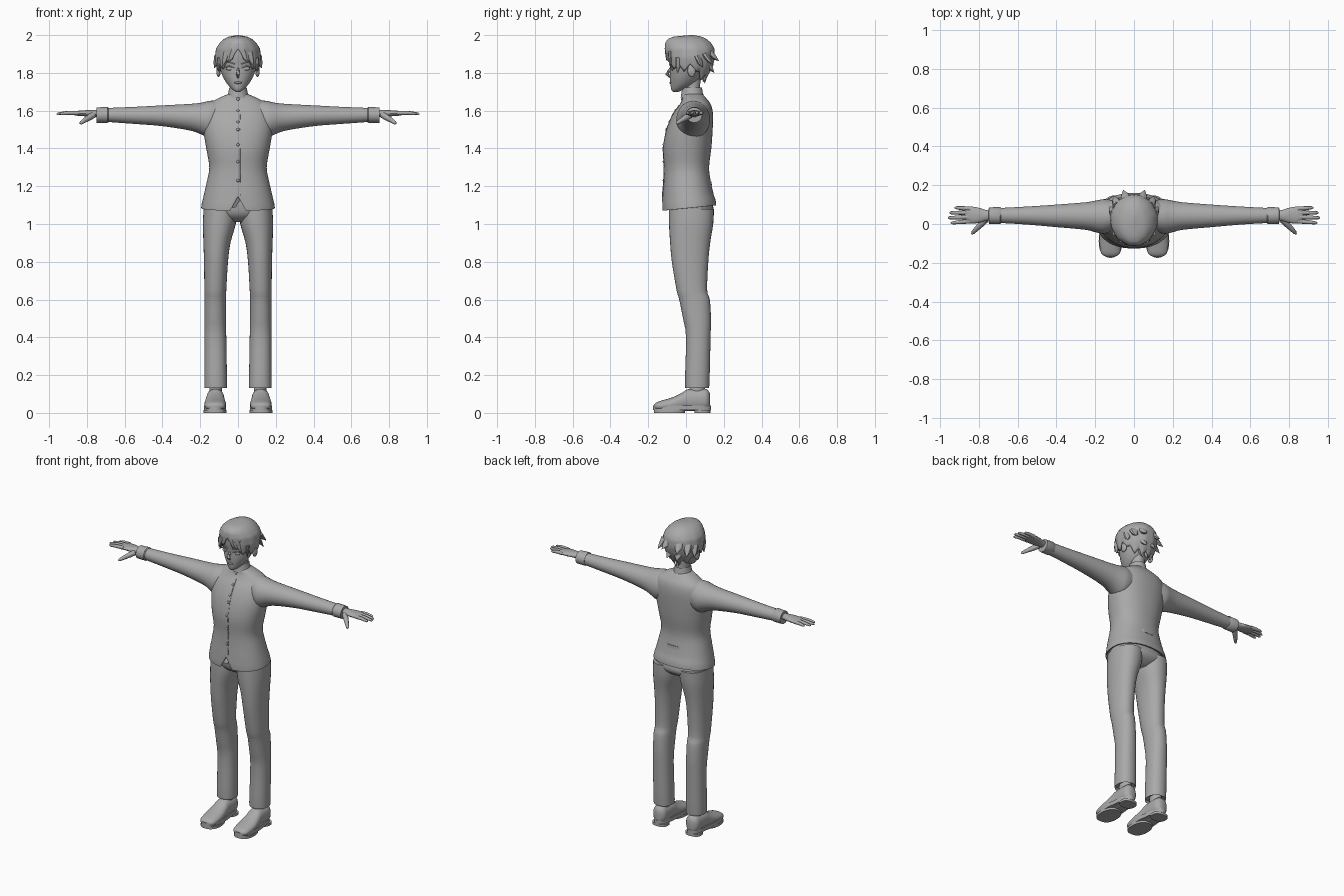
import bpy, bmesh, math
from mathutils import Vector

grey = bpy.data.materials.new("plain_grey")
grey.diffuse_color = (0.4, 0.4, 0.4, 1)


def finish(name, bm, mirror=False, angle=40):
    bmesh.ops.recalc_face_normals(bm, faces=bm.faces[:])
    me = bpy.data.meshes.new(name)
    bm.to_mesh(me)
    bm.free()
    me.materials.append(grey)
    ob = bpy.data.objects.new(name, me)
    bpy.context.collection.objects.link(ob)
    bpy.ops.object.select_all(action='DESELECT')
    ob.select_set(True)
    bpy.context.view_layer.objects.active = ob
    bpy.ops.object.shade_smooth_by_angle(angle=math.radians(angle))
    if mirror:
        ob.modifiers.new("mirror", 'MIRROR').use_mirror_merge = False
    return ob


def skin(bm, loops, caps=True):
    n = len(loops[0])
    for a, b in zip(loops, loops[1:]):
        for i in range(n):
            j = (i + 1) % n
            bm.faces.new((a[i], a[j], b[j], b[i]))
    if caps:
        bm.faces.new(loops[0])
        bm.faces.new(loops[-1])


def refine(rings, k):
    """Catmull-Rom resampling of section rows."""
    out = []
    for i in range(len(rings) - 1):
        p = [rings[max(0, min(len(rings) - 1, i + d))] for d in (-1, 0, 1, 2)]
        for s in range(k):
            t = s / k
            out.append([0.5 * (2 * b + (c - a) * t + (2 * a - 5 * b + 4 * c - d) * t * t
                               + (3 * b - a - 3 * c + d) * t ** 3) for a, b, c, d in zip(*p)])
    return out + [list(rings[-1])]


def loft(name, axis, rings, n=32, power=2.0, k=3, mirror=False, warp=None):
    """Rings: position on axis, then (low, high) extents in the two other axes."""
    bm, loops = bmesh.new(), []
    for t, u0, u1, v0, v1 in refine(rings, k):
        loop = []
        for i in range(n):
            a = 2 * math.pi * i / n
            c, s = math.cos(a), math.sin(a)
            u = (u0 + u1) / 2 + (u1 - u0) / 2 * math.copysign(abs(c) ** (2 / power), c)
            v = (v0 + v1) / 2 + (v1 - v0) / 2 * math.copysign(abs(s) ** (2 / power), s)
            co = Vector({'x': (t, u, v), 'y': (u, t, v), 'z': (u, v, t)}[axis])
            loop.append(bm.verts.new(warp(co) if warp else co))
        loops.append(loop)
    skin(bm, loops)
    return finish(name, bm, mirror)


def tube(name, pts, radii, n=10, flat=1.0, mirror=True):
    """Tapered tube through points; flat squashes the section vertically."""
    bm, loops = bmesh.new(), []
    pts = [Vector(p) for p in pts]
    for i, (p, r) in enumerate(zip(pts, radii)):
        d = pts[min(i + 1, len(pts) - 1)] - pts[max(i - 1, 0)]
        q = d.to_track_quat('Z', 'X' if abs(d.normalized().z) > 0.9 else 'Y')
        loops.append([bm.verts.new(p + q @ Vector((r * math.cos(2 * math.pi * j / n),
                      flat * r * math.sin(2 * math.pi * j / n), 0))) for j in range(n)])
    skin(bm, loops)
    return finish(name, bm, mirror)


def ball(name, loc, size, mirror=True):
    bm = bmesh.new()
    bmesh.ops.create_uvsphere(bm, u_segments=16, v_segments=10, radius=1)
    for v in bm.verts:
        v.co = Vector(loc) + Vector([a * b for a, b in zip(v.co, size)])
    return finish(name, bm, mirror)


def lerp(table, x):
    for a, b in zip(table, table[1:]):
        if x <= b[0]:
            f = max(0, (x - a[0]) / (b[0] - a[0]))
            return [p + (q - p) * f for p, q in zip(a[1:], b[1:])]
    return list(table[-1][1:])


# Jacket body, with a hem that dips at the front and a notch at the centre
def hem(co):
    if co.z < 1.13:
        co.z += 0.1 * (co.y - 0.02)
        if co.y < 0:
            co.z += 0.075 * max(0, 1 - abs(co.x) / 0.042)
    return co


body = [(1.10, -.17, .17, -.10, .135), (1.085, -.195, .195, -.125, .16),
        (1.15, -.182, .182, -.123, .148), (1.22, -.166, .166, -.118, .132),
        (1.30, -.152, .152, -.116, .122), (1.40, -.168, .168, -.121, .134),
        (1.50, -.183, .183, -.103, .141), (1.58, -.18, .18, -.07, .143),
        (1.63, -.157, .157, -.035, .133), (1.66, -.115, .115, -.02, .112),
        (1.685, -.06, .06, -.015, .09), (1.695, -.035, .035, 0, .07)]
loft("jacket_body", 'z', body, n=72, power=2.25, warp=hem)
# Sleeves and cuffs
loft("sleeve", 'x', [(.09, -.03, .12, 1.47, 1.655), (.15, -.05, .128, 1.455, 1.652),
                     (.19, -.045, .122, 1.472, 1.643), (.25, -.03, .112, 1.494, 1.636),
                     (.40, -.016, .10, 1.518, 1.628), (.55, -.003, .09, 1.53, 1.62),
                     (.70, .006, .082, 1.541, 1.614)], mirror=True)
loft("cuff", 'x', [(.685, .004, .084, 1.54, 1.616), (.69, -.001, .087, 1.536, 1.62),
                   (.748, .001, .086, 1.536, 1.617), (.75, .012, .074, 1.55, 1.605)],
     k=1, mirror=True)
# Stand collar, buttons and back tab
loft("collar", 'z', [(1.67, -.058, .058, -.028, .096), (1.70, -.05, .05, -.023, .088),
                     (1.722, -.046, .046, -.02, .084), (1.715, -.038, .038, -.01, .076)], k=1)
for z in (1.66, 1.60, 1.54, 1.50, 1.42, 1.33, 1.23):
    y = lerp([(b[0], b[3]) for b in body[1:]], z)[0]
    ball("button", (0, y, z), (.008, .006, .008), False)
loft("back_tab", 'z', [(1.205, -.05, .05, .10, .137), (1.225, -.05, .05, .10, .135)],
     power=3, k=1)
# Front seam
tube("front_seam", [(.012, y - .001, z) for z, _, _, y, _ in body[2:9]], [.0025] * 7, 6, mirror=False)

# Trousers
loft("trouser_seat", 'z', [(1.01, -.06, .06, -.03, .09), (1.035, -.13, .13, -.07, .13),
                           (1.07, -.18, .18, -.09, .148), (1.13, -.168, .168, -.095, .13)],
     power=2.3)
loft("trouser_leg", 'z', [(.15, .06, .176, 0, .12), (.152, .058, .178, -.006, .124),
                          (.40, .062, .178, 0, .13), (.50, .064, .178, -.016, .132),
                          (.60, .064, .178, -.036, .126), (.65, .062, .178, -.05, .112),
                          (.80, .053, .18, -.075, .118), (.90, .04, .183, -.084, .128),
                          (1.0, .012, .186, -.09, .144), (1.08, .006, .182, -.09, .148)],
     power=2.2, mirror=True)
# Ankles and shoes
loft("ankle", 'z', [(.07, .085, .151, .015, .10), (.16, .085, .151, .02, .10)], k=1, mirror=True)
loft("shoe_upper", 'y', [(-.17, .10, .142, .026, .042), (-.155, .075, .167, .015, .056),
                         (-.12, .066, .176, .01, .068), (-.07, .064, .178, .01, .083),
                         (-.02, .069, .172, .01, .107), (.01, .072, .168, .01, .125),
                         (.07, .073, .167, .01, .127), (.11, .078, .162, .015, .126),
                         (.128, .10, .14, .03, .10)], power=2.3, mirror=True)


def outline(co):
    f = 1 - 0.16 * max(0, min(1, (co.y + .08) / .12))
    co.x = .121 + (co.x - .121) * f
    return co


for nm, z0, z1, y0, y1 in (("sole", .014, .04, -.175, .132), ("front_tread", 0, .016, -.17, -.005),
                           ("heel", 0, .016, .045, .13)):
    loft(nm, 'z', [(z0, .06, .182, y0, y1), (z1, .06, .182, y0, y1)],
         power=2.5, k=1, mirror=True, warp=outline)

# Hands
loft("palm", 'x', [(.74, .02, .068, 1.566, 1.604), (.77, .014, .074, 1.567, 1.604),
                   (.81, .004, .086, 1.57, 1.602), (.85, .004, .09, 1.573, 1.599),
                   (.872, .012, .084, 1.577, 1.595)], n=20, mirror=True)
for nm, y0, y1, tip in (("index_finger", .014, .006, .945), ("middle_finger", .036, .032, .96),
                        ("ring_finger", .058, .058, .952), ("little_finger", .079, .084, .925)):
    m = (.85 + tip) / 2
    tube(nm, [(.845, y0, 1.587), (m, (y0 + y1) / 2, 1.588), (tip - .01, y1, 1.584), (tip, y1, 1.583)],
         [.0115, .0105, .008, .003])
tube("thumb", [(.765, .022, 1.578), (.79, -.002, 1.562), (.815, -.028, 1.547), (.832, -.046, 1.535),
               (.837, -.052, 1.531)], [.017, .016, .012, .009, .003])

# Neck, head and face
loft("neck", 'z', [(1.66, -.042, .042, -.012, .078), (1.72, -.038, .038, -.008, .074),
                   (1.80, -.042, .042, -.01, .08)], k=2)
loft("head", 'z', [(1.70, -.012, .012, -.07, -.04), (1.712, -.03, .03, -.078, -.01),
                   (1.74, -.056, .056, -.082, .045), (1.78, -.08, .08, -.085, .08),
                   (1.83, -.097, .097, -.085, .105), (1.88, -.105, .105, -.092, .125),
                   (1.93, -.097, .097, -.088, .122), (1.97, -.06, .06, -.05, .08)], n=40)
tube("nose", [(0, -.078, 1.835), (0, -.09, 1.81), (0, -.1, 1.793), (0, -.084, 1.777)],
     [.005, .009, .011, .006], mirror=False)
ball("lips", (0, -.081, 1.748), (.02, .007, .006), False)
ball("eye", (.043, -.072, 1.823), (.021, .008, .010))
tube("upper_eyelid", [(.02, -.082, 1.826), (.043, -.081, 1.836), (.068, -.066, 1.83)],
     [.002, .004, .003], 6)
tube("brow", [(.018, -.087, 1.846), (.045, -.081, 1.856), (.072, -.066, 1.852)],
     [.003, .004, .002], 6)
ball("ear", (.103, .03, 1.812), (.012, .022, .034))

# Hair cap: half width, front and back by height, with a jagged lower edge
shape = [(1.74, .075, -.06, .09), (1.78, .092, -.08, .112), (1.83, .112, -.098, .14),
         (1.88, .122, -.106, .153), (1.93, .116, -.112, .15), (1.96, .096, -.109, .132),
         (1.98, .074, -.095, .108), (1.992, .05, -.065, .085), (2.0, .004, .02, .04)]
edge = [(-1, 1.925), (-.9, 1.865), (-.6, 1.85), (-.2, 1.84), (.2, 1.85), (.55, 1.80), (1, 1.785)]
bm, loops, N = bmesh.new(), [], 96
for r in range(19):
    loop = []
    for i in range(N):
        a = 2 * math.pi * (i - N / 4) / N
        tooth = abs((i + 4) % 8 - 4) / 4
        low = lerp(edge, math.sin(a))[0] - .035 * tooth
        t = 1 - (1 - r / 18) ** 1.6
        z = low + (2.0 - low) * t
        w, f, b = lerp(shape, z)
        flare = 1 + .04 * tooth * (1 - t)
        loop.append(bm.verts.new((w * math.cos(a) * flare,
                                  (f + b) / 2 + (b - f) / 2 * math.sin(a) * flare, z)))
    loops.append(loop)
skin(bm, loops, False)
bm.faces.new(loops[-1])
hair = finish("hair_cap", bm, angle=50)
sol = hair.modifiers.new("thickness", 'SOLIDIFY')
sol.thickness, sol.offset = .01, -1

# Loose locks at the fringe, sides and nape
for a, b, r in (((.02, -.10, 1.93), (.05, -.104, 1.865), .018),
                ((.06, -.085, 1.91), (.082, -.082, 1.835), .02),
                ((.098, -.04, 1.88), (.10, -.045, 1.80), .02),
                ((.105, .06, 1.89), (.125, .09, 1.825), .025),
                ((.085, .10, 1.90), (.105, .145, 1.84), .028),
                ((.04, .125, 1.91), (.055, .175, 1.862), .03),
                ((.03, .115, 1.85), (.035, .15, 1.80), .028),
                ((.02, .09, 1.81), (.015, .10, 1.745), .025)):
    a, b = Vector(a), Vector(b)
    tube("hair_lock", [a, a.lerp(b, .5) + Vector((0, 0, -.004)), b], [r, r * .7, .001], 8, .6)
